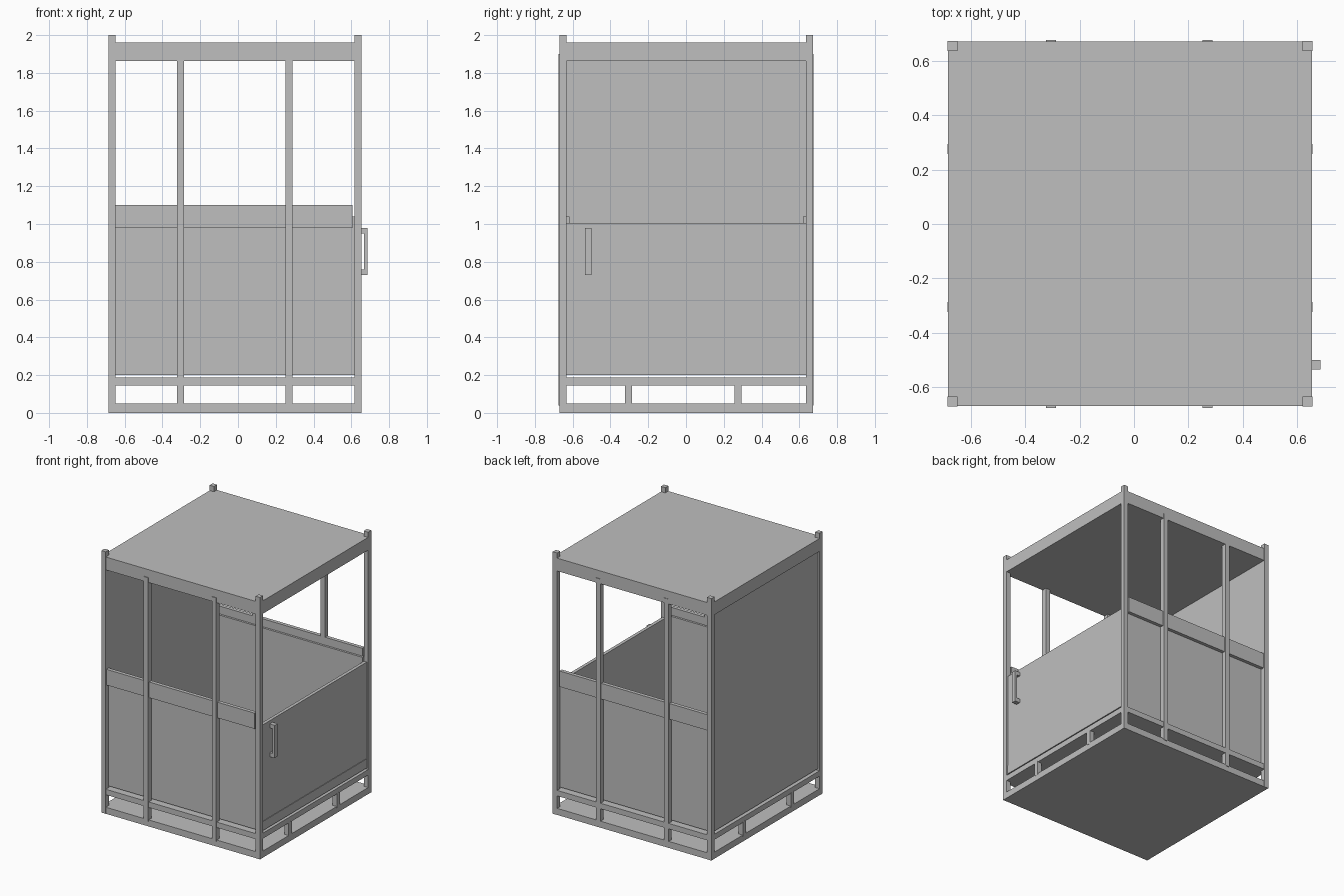
import bpy

if "Cube" in bpy.data.objects:
    bpy.data.objects.remove(bpy.data.objects["Cube"])

grey = bpy.data.materials.new("plain_grey")
grey.diffuse_color = (0.52, 0.52, 0.52, 1.0)
grey.use_nodes = True
grey.node_tree.nodes["Principled BSDF"].inputs["Base Color"].default_value = grey.diffuse_color

# Outer body limits and post width
X0, X1, Y0, Y1, W = -0.685, 0.655, -0.67, 0.672, 0.037


def box(name, x, y, z):
    """Box from (min, max) ranges on each axis."""
    verts = [(a, b, c) for a in x for b in y for c in z]
    faces = [(0, 1, 3, 2), (4, 6, 7, 5), (0, 4, 5, 1),
             (2, 3, 7, 6), (0, 2, 6, 4), (1, 5, 7, 3)]
    mesh = bpy.data.meshes.new(name)
    mesh.from_pydata(verts, [], faces)
    mesh.materials.append(grey)
    obj = bpy.data.objects.new(name, mesh)
    bpy.context.collection.objects.link(obj)
    return obj


# Horizontal slabs: base, raised floor, roof
e = 0.001
for name, z in (("base_slab", (0, 0.05)), ("raised_floor", (0.145, 0.187)),
                ("roof_slab", (1.862, 1.96))):
    box(name, (X0 + e, X1 - e), (Y0 + e, Y1 - e), z)

# Corner posts
for x in ((X0, X0 + W), (X1 - W, X1)):
    for y in ((Y0, Y0 + W), (Y1 - W, Y1)):
        box("corner_post", x, y, (0, 2))

# Front and back: mullions, waist rail and inner panel
for side, edge, s in (("front", Y0, 1), ("back", Y1, -1)):
    def span(a, b):
        return tuple(sorted((edge + s * a, edge + s * b)))
    for cx in (-0.305, 0.27):
        out = -0.005 if side == "front" else -0.003
        box(side + "_mullion", (cx - W / 2, cx + W / 2), span(out, W), (0.04, 1.9))
    box(side + "_waist_rail", (X0 + W, 0.605), span(0.008, 0.036), (0.98, 1.1))
    box(side + "_lower_panel", (X0 + W, X1 - W), span(0.034, 0.052), (0.2, 1.04))

# Short supports under the floor on both sides
for x in ((X0, X0 + W), (X1 - W, X1)):
    for cy in (-0.305, 0.275):
        box("floor_support", x, (cy - W / 2, cy + W / 2), (0.04, 0.15))

# Full-height closed wall on the left
box("left_wall", (X0 + 0.014, X0 + W), (Y0 + W, Y1 - W), (0.2, 1.87))

# Half-height door on the right with a kick strip
door_y = (Y0 + W, Y1 - W)
box("door", (X1 - W, X1 - 0.012), door_y, (0.2, 1.005))
box("door_kick_strip", (X1 - 0.014, X1 - 0.008), door_y, (0.2, 0.27))

# Door handle: grip and two mounts
hy = (-0.535, -0.5)
box("handle_grip", (0.667, 0.685), hy, (0.73, 0.98))
for z in ((0.73, 0.76), (0.95, 0.98)):
    box("handle_mount", (X1 - 0.014, 0.669), hy, z)
